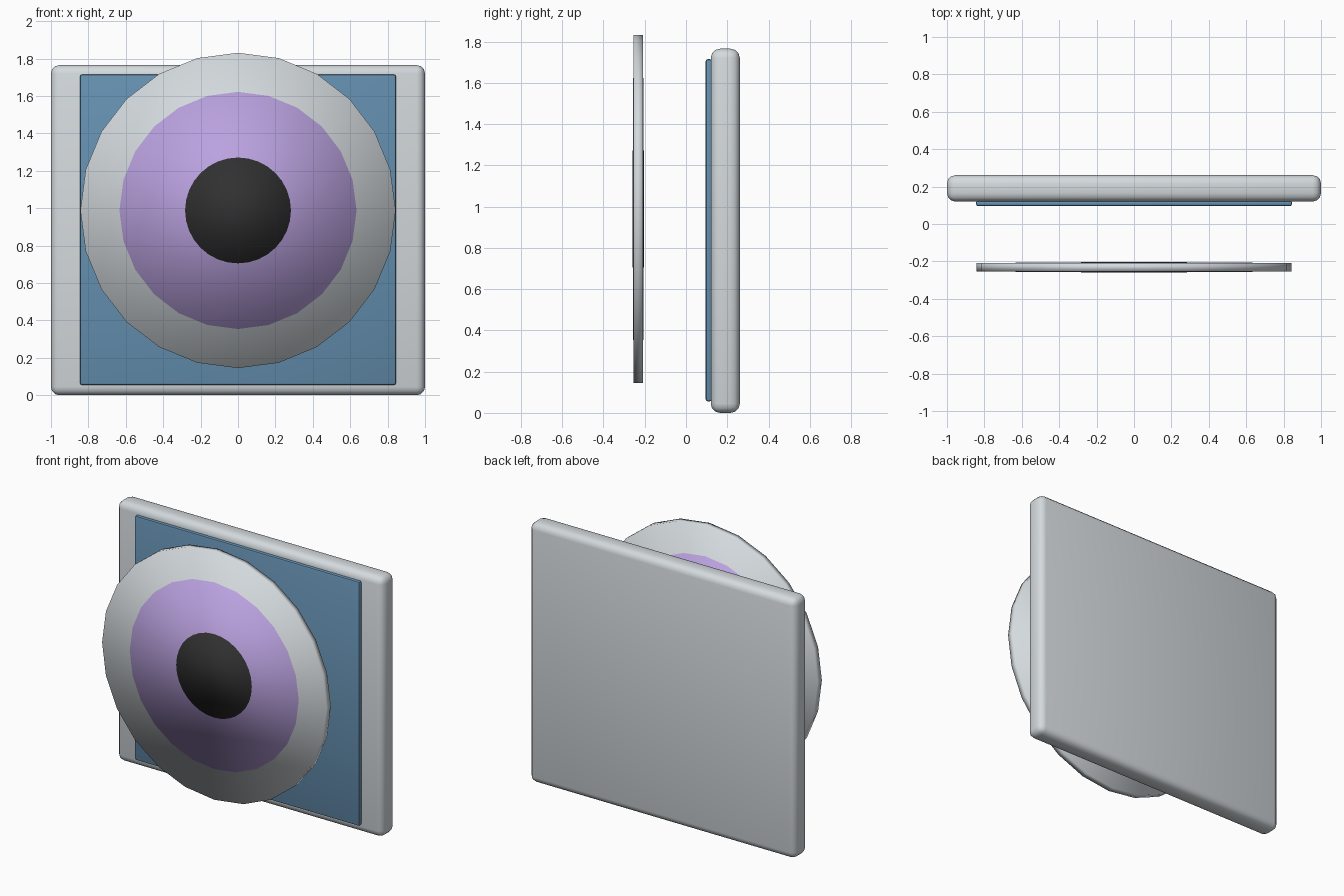
import bpy
import math

old = bpy.data.objects.get("Cube")
if old:
    bpy.data.objects.remove(old, do_unlink=True)


def make_material(name, rgb):
    mat = bpy.data.materials.new(name)
    mat.use_nodes = True
    color = (*rgb, 1.0)
    mat.diffuse_color = color
    mat.node_tree.nodes["Principled BSDF"].inputs["Base Color"].default_value = color
    return mat


GREY = make_material("pale grey", (0.66, 0.70, 0.73))
BLUE = make_material("steel blue", (0.13, 0.28, 0.44))
PURPLE = make_material("lilac", (0.49, 0.36, 0.74))
BLACK = make_material("soft black", (0.03, 0.03, 0.03))


def slab(name, width, y0, y1, z0, z1, bevel, segments, mat):
    """Upright rectangular plate with rounded edges."""
    bpy.ops.mesh.primitive_cube_add(size=1, location=(0, (y0 + y1) / 2, (z0 + z1) / 2))
    obj = bpy.context.object
    obj.name = name
    obj.scale = (width, y1 - y0, z1 - z0)
    bpy.ops.object.transform_apply(location=False, rotation=False, scale=True)
    obj.data.materials.append(mat)
    mod = obj.modifiers.new("rounded_edges", "BEVEL")
    mod.width = bevel
    mod.segments = segments
    bpy.ops.object.modifier_apply(modifier=mod.name)
    bpy.ops.object.shade_smooth_by_angle(angle=math.radians(35))
    return obj


def disc(name, radius, depth, sides, mat):
    """Thin disc facing the front, softly shaded over its rim."""
    bpy.ops.mesh.primitive_cylinder_add(
        vertices=sides, radius=radius, depth=depth,
        location=(0, -0.231, 0.988), rotation=(math.pi / 2, 0, 0))
    obj = bpy.context.object
    obj.name = name
    bpy.ops.object.transform_apply(location=False, rotation=True, scale=False)
    obj.data.materials.append(mat)
    bpy.ops.object.shade_smooth()
    return obj


# Backing panel and the thin sheet on its front
slab("back_panel", 2.0, 0.12, 0.261, 0.0, 1.765, 0.045, 3, GREY)
slab("front_sheet", 1.69, 0.095, 0.125, 0.055, 1.715, 0.012, 2, BLUE)

# Floating disc with two nested rings showing on both sides
disc("outer_disc", 0.843, 0.046, 24, GREY)
disc("middle_disc", 0.634, 0.050, 24, PURPLE)
disc("centre_disc", 0.283, 0.056, 32, BLACK)
